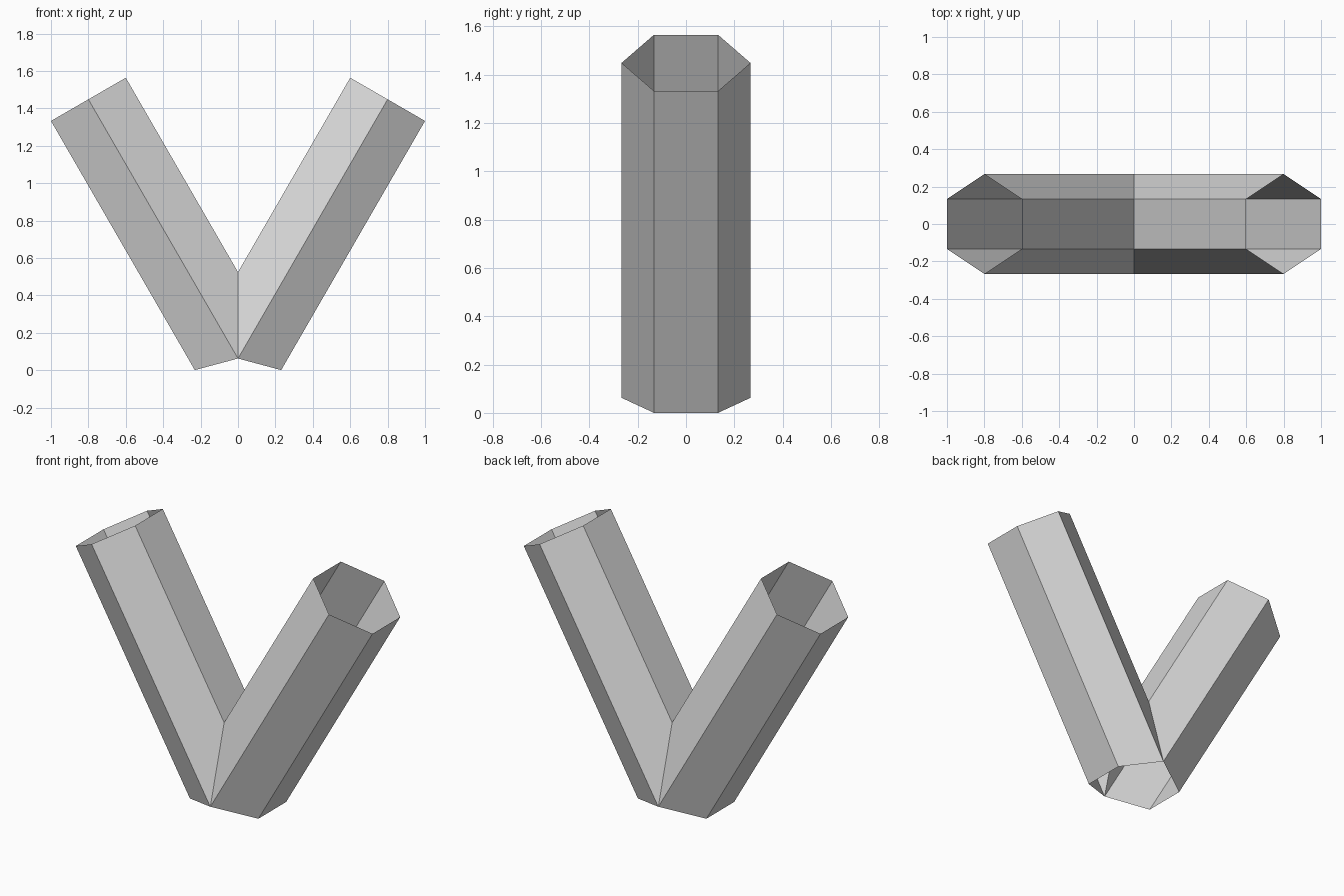
import bpy, bmesh
from math import sin, cos, radians
from mathutils import Vector

cube = bpy.data.objects.get("Cube")
if cube:
    bpy.data.objects.remove(cube)

# Plain grey material
grey = bpy.data.materials.new("light grey")
grey.use_nodes = True
colour = (0.7, 0.7, 0.7, 1)
grey.diffuse_color = colour
grey.node_tree.nodes["Principled BSDF"].inputs["Base Color"].default_value = colour

# One arm: an open six-sided tube leaning 30 degrees, mitred at the centre plane
RADIUS = 0.2667
axis = Vector((sin(radians(30)), 0, cos(radians(30))))
across = Vector((axis.z, 0, -axis.x))
side = Vector((0, 1, 0))
top_centre = Vector((0.8, 0, 1.448))

bm = bmesh.new()
top, bottom = [], []
for i in range(6):
    a = radians(30 + 60 * i)
    u = RADIUS * cos(a)
    p = top_centre + across * u + side * RADIUS * sin(a)
    end_x = max(0, u)          # inner edges meet the mirror plane, outer ones stop short
    top.append(bm.verts.new(p))
    bottom.append(bm.verts.new(p - axis * ((p.x - end_x) / axis.x)))
for i in range(6):
    j = (i + 1) % 6
    bm.faces.new((bottom[i], bottom[j], top[j], top[i]))

mesh = bpy.data.meshes.new("forked_tube")
bm.to_mesh(mesh)
bm.free()
mesh.materials.append(grey)
tube = bpy.data.objects.new("forked_tube", mesh)
bpy.context.collection.objects.link(tube)

# Second arm, welded at the fork
mirror = tube.modifiers.new("opposite_arm", 'MIRROR')
mirror.use_axis = (True, False, False)
mirror.use_clip = True
mirror.merge_threshold = 0.002
